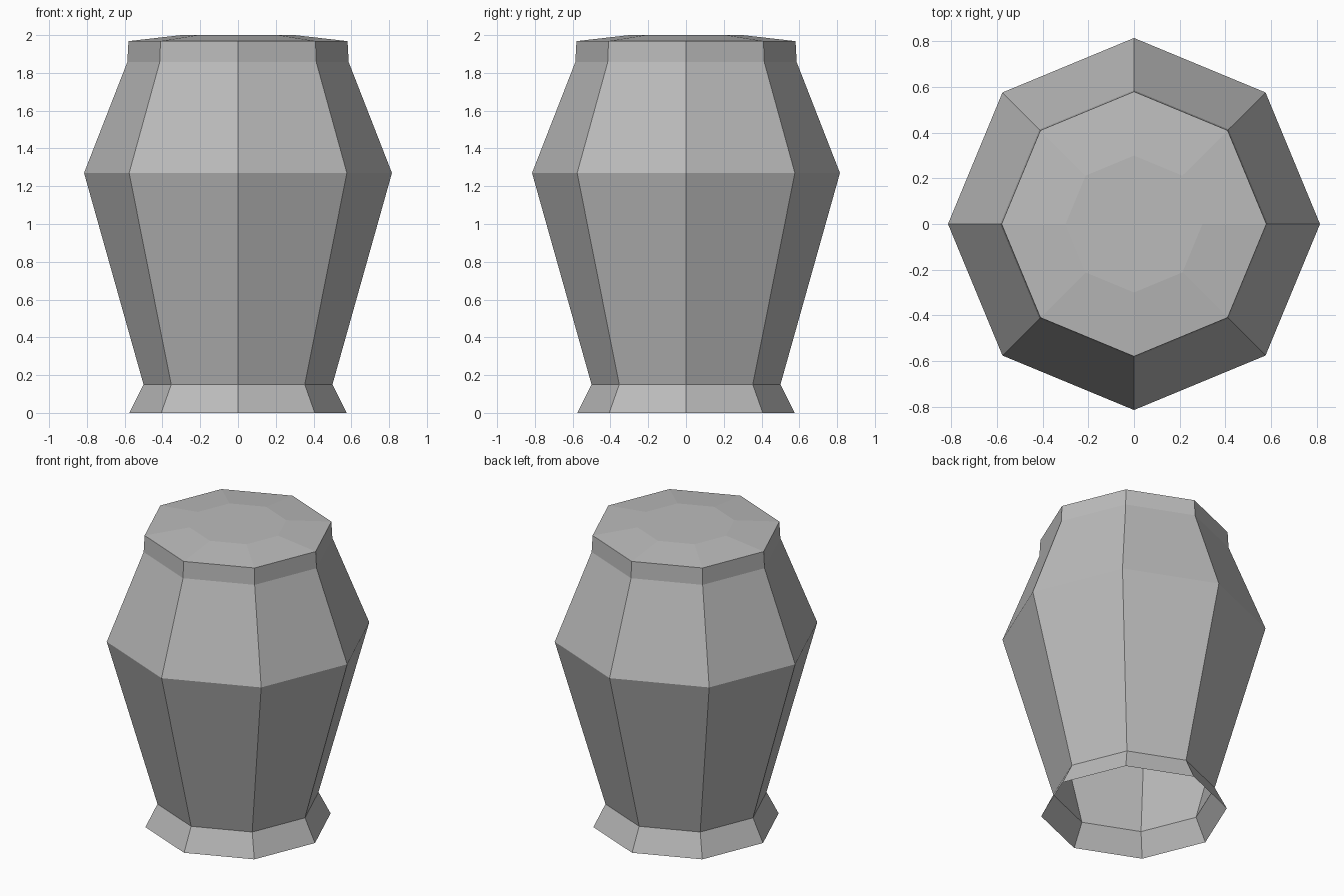
import bpy
import bmesh
from math import cos, sin, tau

cube = bpy.data.objects.get("Cube")
if cube:
    bpy.data.objects.remove(cube, do_unlink=True)

SIDES = 8


def make_material(name, colour):
    mat = bpy.data.materials.new(name)
    mat.use_nodes = True
    mat.diffuse_color = colour
    mat.node_tree.nodes["Principled BSDF"].inputs["Base Color"].default_value = colour
    return mat


def lathe(name, profile, mat, cap_top=False):
    """Spin a (radius, height) profile into a flat-sided shell with an open base."""
    bm = bmesh.new()
    rings = [[bm.verts.new((r * cos(tau * i / SIDES), r * sin(tau * i / SIDES), z))
              for i in range(SIDES)] for r, z in profile]
    for low, high in zip(rings, rings[1:]):
        for i in range(SIDES):
            j = (i + 1) % SIDES
            bm.faces.new((low[i], low[j], high[j], high[i]))
    if cap_top:
        bm.faces.new(rings[-1])
    mesh = bpy.data.meshes.new(name)
    bm.to_mesh(mesh)
    bm.free()
    mesh.materials.append(mat)
    obj = bpy.data.objects.new(name, mesh)
    bpy.context.collection.objects.link(obj)
    return obj


grey = make_material("plain grey", (0.5, 0.5, 0.5, 1))

# Flared foot, tapered body, collar and shallow domed lid in one hollow shell
lathe("urn", [
    (0.575, 0.0),    # foot
    (0.5, 0.15),     # waist above the foot
    (0.815, 1.27),   # shoulder
    (0.586, 1.857),  # collar base
    (0.58, 1.968),   # lid rim
    (0.3, 2.0),      # flat lid centre
], grey, cap_top=True)
